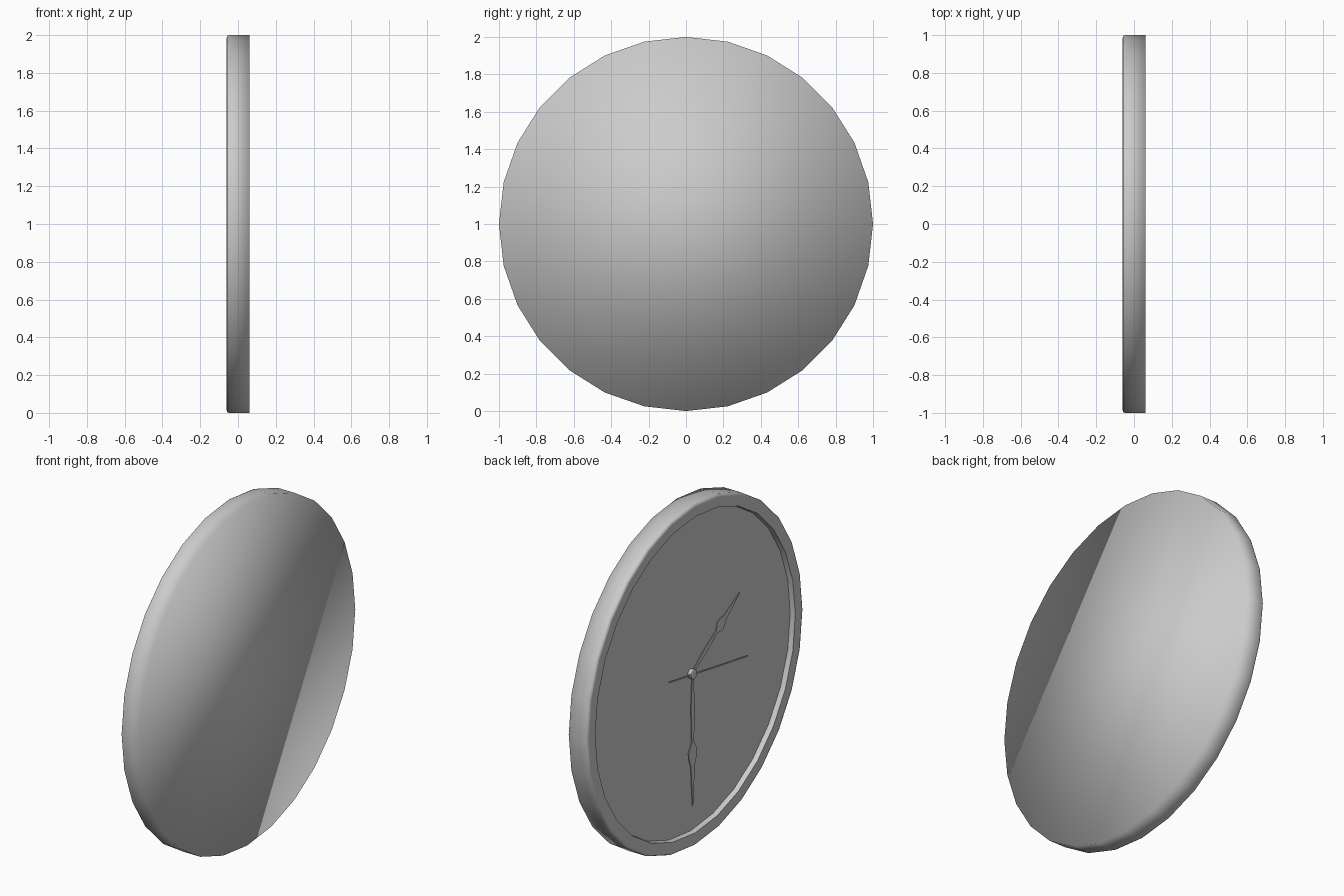
import bpy, bmesh
from math import sin, cos, pi
from mathutils import Vector

if "Cube" in bpy.data.objects:
    bpy.data.objects.remove(bpy.data.objects["Cube"])

SIDES = 28
CENTRE_Z = 1.0


def finish(name, bm):
    bmesh.ops.recalc_face_normals(bm, faces=bm.faces[:])
    mesh = bpy.data.meshes.new(name)
    bm.to_mesh(mesh)
    bm.free()
    obj = bpy.data.objects.new(name, mesh)
    bpy.context.collection.objects.link(obj)
    return obj


def lathe(name, profile, sides, sharp=()):
    """Revolve (x, radius) points about the clock axis; cap both ends."""
    bm = bmesh.new()
    rings = []
    for x, r in profile:
        rings.append([bm.verts.new((x, r * sin(2 * pi * i / sides),
                                    CENTRE_Z + r * cos(2 * pi * i / sides)))
                      for i in range(sides)])
    for a, b in zip(rings, rings[1:]):
        for i in range(sides):
            j = (i + 1) % sides
            bm.faces.new((a[i], a[j], b[j], b[i])).smooth = True
    for ring in (rings[0], rings[-1]):
        bm.faces.new(ring).smooth = True
    for k in sharp:
        for i in range(sides):
            bm.edges.get((rings[k][i], rings[k][(i + 1) % sides])).smooth = False
    return finish(name, bm)


def hand(name, outline, direction, x, thick=0.004):
    """Symmetric flat hand: outline holds (distance, half width) pairs."""
    d = Vector((0, *direction)).normalized()
    side = Vector((1, 0, 0)).cross(d)
    origin = Vector((x, 0, CENTRE_Z))
    pts = [(t, w) for t, w in outline] + [(t, -w) for t, w in reversed(outline)]
    bm = bmesh.new()
    face = bm.faces.new([bm.verts.new(origin + d * t + side * w) for t, w in pts])
    ext = bmesh.ops.extrude_face_region(bm, geom=[face])
    moved = [v for v in ext["geom"] if isinstance(v, bmesh.types.BMVert)]
    bmesh.ops.translate(bm, verts=moved, vec=(thick, 0, 0))
    return finish(name, bm)


# Case: flat back blending softly into the side, rounded front rim, recessed dial
lathe("case", [(0.06, 1.0), (-0.048, 1.0), (-0.057, 0.996), (-0.06, 0.985),
               (-0.06, 0.926), (-0.03, 0.922)], SIDES, sharp=(3, 4, 5))

# Centre pin
lathe("centre_pin", [(-0.03, 0.028), (-0.053, 0.028), (-0.056, 0.022)], 16,
      sharp=(1, 2))

# Leaf-shaped hour and minute hands
leaf = [(0, 0.009), (0.26, 0.020), (0.52, 0.013), (0.59, 0.050),
        (0.64, 0.042), (0.70, 0.022), (1, 0.003)]
for name, length, direction, x in (("hour_hand", 0.537, (-0.441, 0.307), -0.040),
                                   ("minute_hand", 0.77, (0, -1), -0.045)):
    hand(name, [(t * length, w * 0.8) for t, w in leaf], direction, x)

# Thin second hand with a short tail
hand("second_hand", [(-0.23, 0.004), (0.51, 0.004)], (-0.506, -0.085), -0.050, 0.003)
